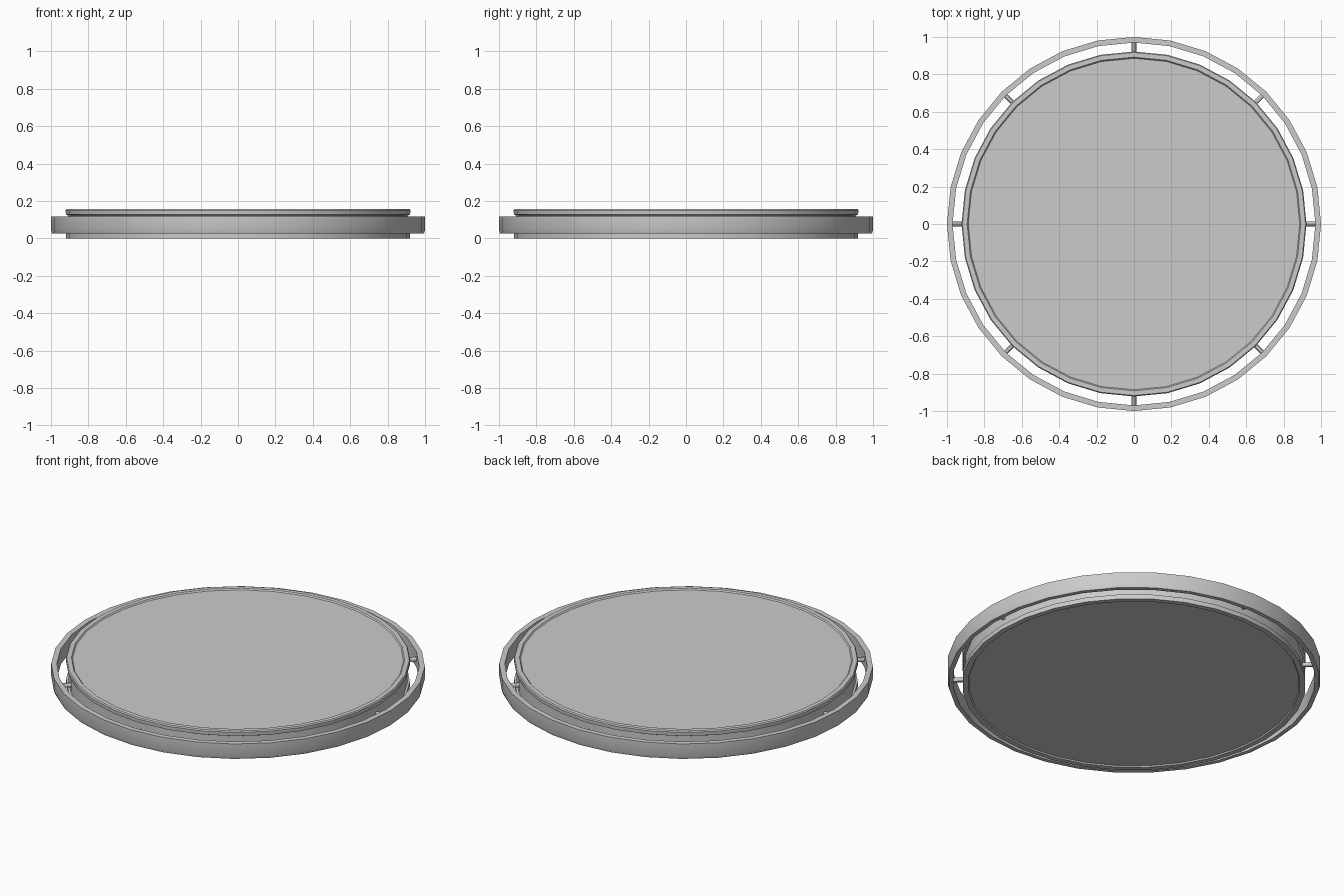
import bpy, bmesh, math
from mathutils import Matrix, Vector

if "Cube" in bpy.data.objects:
    bpy.data.objects.remove(bpy.data.objects["Cube"])

SIDES = 32
grey = bpy.data.materials.new("light_grey")
grey.diffuse_color = (0.6, 0.6, 0.6, 1)
grey.use_nodes = True
grey.node_tree.nodes["Principled BSDF"].inputs["Base Color"].default_value = grey.diffuse_color


def finish(bm, name):
    bmesh.ops.recalc_face_normals(bm, faces=bm.faces)
    mesh = bpy.data.meshes.new(name)
    bm.to_mesh(mesh)
    bm.free()
    mesh.materials.append(grey)
    obj = bpy.data.objects.new(name, mesh)
    bpy.context.collection.objects.link(obj)
    bpy.ops.object.select_all(action='DESELECT')
    obj.select_set(True)
    bpy.context.view_layer.objects.active = obj
    bpy.ops.object.shade_smooth_by_angle(angle=math.radians(30))
    return obj


def lathe(name, profile, closed):
    """Revolve (radius, z) points; an open profile gets flat end caps."""
    bm = bmesh.new()
    rings = []
    for r, z in profile:
        rings.append([bm.verts.new((r * math.cos(2 * math.pi * i / SIDES),
                                    r * math.sin(2 * math.pi * i / SIDES), z))
                      for i in range(SIDES)])
    pairs = list(zip(rings, rings[1:]))
    if closed:
        pairs.append((rings[-1], rings[0]))
    for a, b in pairs:
        for i in range(SIDES):
            j = (i + 1) % SIDES
            bm.faces.new((a[i], a[j], b[j], b[i]))
    if not closed:
        bm.faces.new(rings[0])
        bm.faces.new(rings[-1])
    return finish(bm, name)


# Disc with lips above and below, and shallow recessed panels on both faces
lathe("disc_body", [
    (0.885, 0.007), (0.89, 0.0), (0.92, 0.0), (0.92, 0.027), (0.908, 0.03),
    (0.908, 0.122), (0.92, 0.128), (0.922, 0.15), (0.917, 0.156),
    (0.892, 0.156), (0.886, 0.149)], False)

# Outer hoop with a slight lower chamfer
lathe("outer_hoop", [
    (0.97, 0.027), (0.994, 0.027), (1.0, 0.045), (1.0, 0.118),
    (0.97, 0.118)], True)

# Eight short round spokes joining disc and hoop
bm = bmesh.new()
for k in range(8):
    a = k * math.pi / 4
    pos = Vector((0.94 * math.cos(a), 0.94 * math.sin(a), 0.075))
    mat = (Matrix.Translation(pos) @ Matrix.Rotation(a, 4, 'Z')
           @ Matrix.Rotation(math.pi / 2, 4, 'Y'))
    bmesh.ops.create_cone(bm, cap_ends=True, segments=12, radius1=0.013,
                          radius2=0.013, depth=0.08, matrix=mat)
finish(bm, "spokes")
